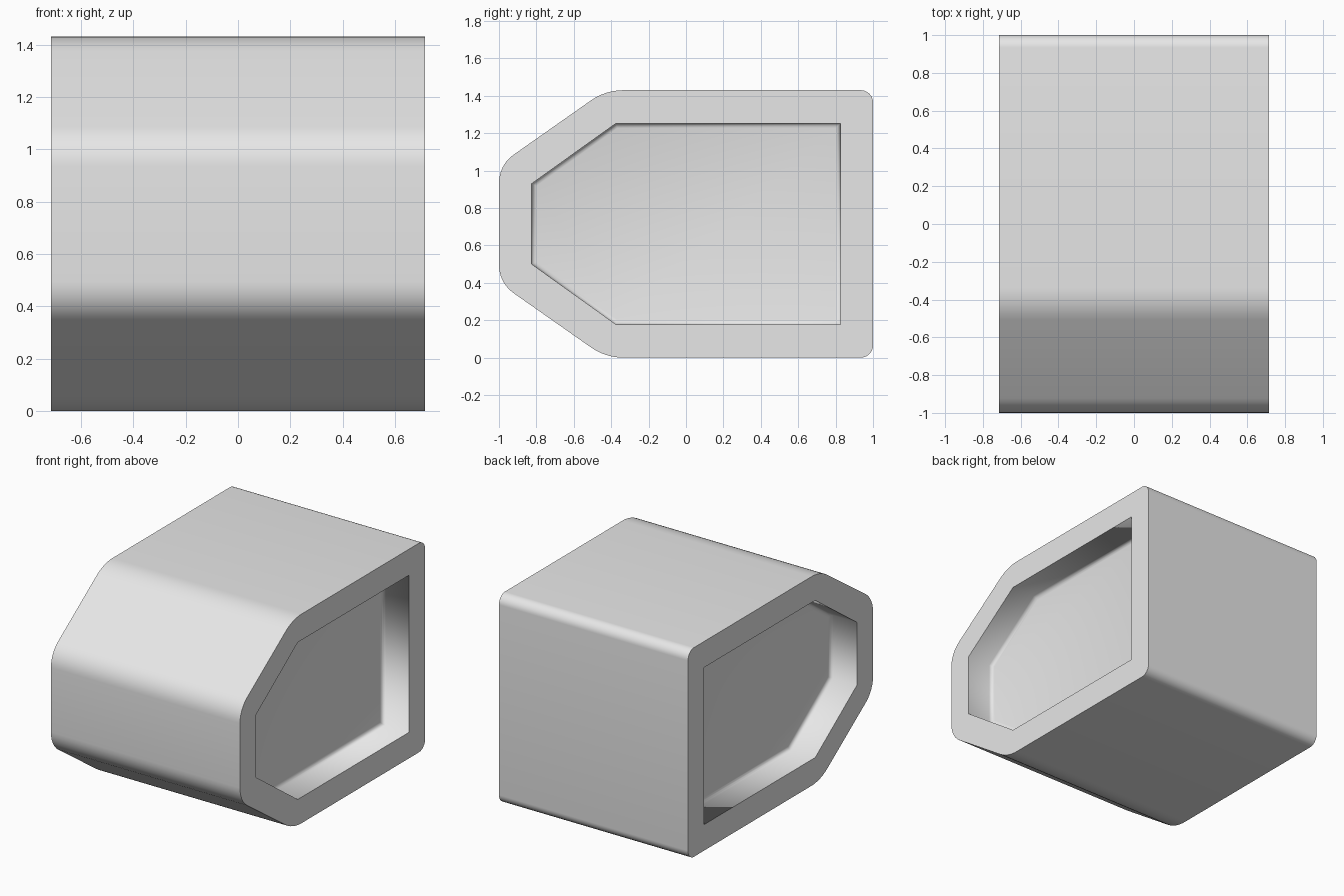
import bpy, bmesh, math
from mathutils import Vector

cube = bpy.data.objects.get("Cube")
if cube:
    bpy.data.objects.remove(cube, do_unlink=True)

HALF, HEIGHT = 0.715, 1.43
DEPTH, FILLET = 0.2, 0.025


def mirrored(lower):
    """Mirror the lower half of a (y, z) outline about mid height."""
    return lower + [(y, HEIGHT - z) for y, z in reversed(lower)]


def rounded(points, radii, segments=6):
    """Replace each corner by a circular arc tangent to both sides."""
    out = []
    for i, p in enumerate(points):
        p = Vector(p)
        a = (Vector(points[i - 1]) - p).normalized()
        b = (Vector(points[(i + 1) % len(points)]) - p).normalized()
        half = a.angle(b) / 2
        radius = radii[i] * math.tan(half)
        centre = p + (a + b).normalized() * radii[i] / math.cos(half)
        start, end = p + a * radii[i] - centre, p + b * radii[i] - centre
        for k in range(segments + 1):
            t = k / segments
            out.append(centre + start.lerp(end, t).normalized() * radius)
    return out


def shrunk(points, d):
    """Move every side of a counter-clockwise outline inward by d."""
    out = []
    for i, p in enumerate(points):
        p = Vector(p)
        a = (p - Vector(points[i - 1])).normalized()
        b = (Vector(points[(i + 1) % len(points)]) - p).normalized()
        na, nb = Vector((-a.y, a.x)), Vector((-b.y, b.x))
        out.append(p + (na + nb) * d / (1 + na.dot(nb)))
    return out


# Outer outline and recess outline, nose towards -y
outer = rounded(mirrored([(-1, 0.4), (-0.43, 0), (1, 0)]),
                [0.095, 0.095, 0.065, 0.065, 0.095, 0.095])
inner = mirrored([(-0.825, 0.5), (-0.375, 0.178), (0.825, 0.178)])

bm = bmesh.new()


def ring(points, x):
    return [bm.verts.new((x, p[0], p[1])) for p in points]


def loop_pairs(vs):
    return list(zip(vs, vs[1:] + vs[:1]))


def skin(r1, r2):
    for (a, b), (c, d) in zip(loop_pairs(r1), loop_pairs(r2)):
        bm.faces.new((a, b, d, c))


# Outer shell
shell = {s: ring(outer, s * HALF) for s in (-1, 1)}
skin(shell[-1], shell[1])
sharp = []

for s in (-1, 1):
    # Flat rim between shell and recess
    mouth = ring(inner, s * HALF)
    edges = []
    for a, b in loop_pairs(shell[s]) + loop_pairs(mouth):
        edges.append(bm.edges.get((a, b)) or bm.edges.new((a, b)))
    sharp += edges
    bmesh.ops.triangle_fill(bm, edges=edges, use_beauty=True, normal=(s, 0, 0))
    # Recess wall with a small fillet into the floor
    last = mouth
    for k in range(4):
        a = k / 3 * math.pi / 2
        level = DEPTH - FILLET * (1 - math.sin(a))
        nxt = ring(shrunk(inner, FILLET * (1 - math.cos(a))), s * (HALF - level))
        skin(last, nxt)
        last = nxt
    bm.faces.new(last)

bmesh.ops.recalc_face_normals(bm, faces=bm.faces[:])
for f in bm.faces:
    f.smooth = True
for e in sharp:
    e.smooth = False

mesh = bpy.data.meshes.new("recessed_block")
bm.to_mesh(mesh)
bm.free()
block = bpy.data.objects.new("recessed_block", mesh)
bpy.context.collection.objects.link(block)

# Single light grey material
grey = bpy.data.materials.new("light_grey")
grey.use_nodes = True
colour = (0.8, 0.8, 0.8, 1)
grey.diffuse_color = colour
grey.node_tree.nodes["Principled BSDF"].inputs["Base Color"].default_value = colour
mesh.materials.append(grey)
